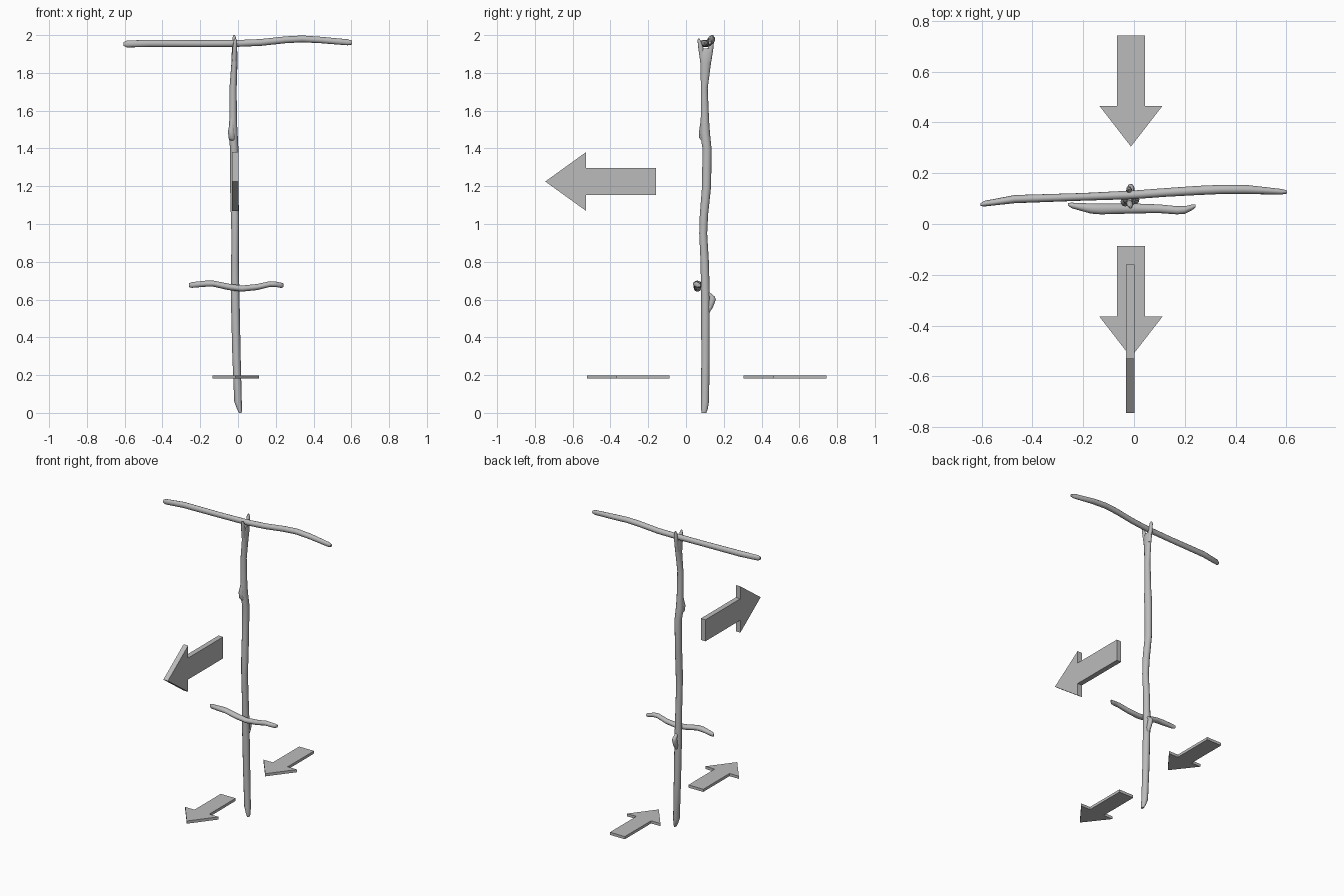
import bpy
import bmesh
import math
from mathutils import Matrix, Vector

if "Cube" in bpy.data.objects:
    bpy.data.objects.remove(bpy.data.objects["Cube"], do_unlink=True)

grey = bpy.data.materials.new("plain grey")
grey.use_nodes = True
colour = (0.5, 0.5, 0.5, 1)
grey.diffuse_color = colour
grey.node_tree.nodes["Principled BSDF"].inputs["Base Color"].default_value = colour


def finish(name, bm, smooth=False):
    """Turn a bmesh into a named object with the shared material."""
    bmesh.ops.recalc_face_normals(bm, faces=bm.faces)
    mesh = bpy.data.meshes.new(name)
    bm.to_mesh(mesh)
    bm.free()
    mesh.materials.append(grey)
    obj = bpy.data.objects.new(name, mesh)
    bpy.context.collection.objects.link(obj)
    if smooth:
        bpy.ops.object.select_all(action="DESELECT")
        obj.select_set(True)
        bpy.context.view_layer.objects.active = obj
        bpy.ops.object.shade_smooth_by_angle(angle=math.radians(50))
    return obj


def branch(name, stations, upright=True, sides=12):
    """Loft rings; each station is (distance, centre u, centre v, radius u, radius v)."""
    bm = bmesh.new()
    rings = []
    for along, u, v, ru, rv in stations:
        ring = []
        for i in range(sides):
            a = math.tau * i / sides
            p, q = u + ru * math.cos(a), v + rv * math.sin(a)
            ring.append(bm.verts.new((p, q, along) if upright else (along, p, q)))
        rings.append(ring)
    for low, high in zip(rings, rings[1:]):
        for i in range(sides):
            j = (i + 1) % sides
            bm.faces.new((low[i], low[j], high[j], high[i]))
    bm.faces.new(rings[0])
    bm.faces.new(rings[-1])
    return finish(name, bm, smooth=True)


def arrow(name, tip, length, head, shaft_half, head_half, thickness, on_edge=False):
    """Flat arrow pointing forward, lying down or standing on edge."""
    bm = bmesh.new()
    half = [(head_half, head), (shaft_half, head), (shaft_half, length)]
    outline = [(0, 0)] + half + [(-x, y) for x, y in reversed(half)]
    face = bm.faces.new([bm.verts.new((x, y, -thickness / 2)) for x, y in outline])
    top = bmesh.ops.extrude_face_region(bm, geom=[face])
    moved = [g for g in top["geom"] if isinstance(g, bmesh.types.BMVert)]
    bmesh.ops.translate(bm, vec=(0, 0, thickness), verts=moved)
    turn = Matrix.Rotation(math.pi / 2 if on_edge else 0, 4, "Y")
    bm.transform(Matrix.Translation(Vector(tip)) @ turn)
    return finish(name, bm)


# Upright stick with a blunt point at the foot
branch("upright_stick", [
    (0, .012, .095, .007, .012),
    (.02, .008, .097, .013, .018),
    (.06, 0, .101, .02, .021),
    (.3, -.008, .103, .022, .022),
    (.62, -.015, .103, .023, .023),
    (.8, -.016, .099, .02, .022),
    (.95, -.015, .091, .02, .021),
    (1.05, -.016, .095, .022, .022),
    (1.2, -.021, .109, .021, .024),
    (1.4, -.02, .111, .022, .024),
    (1.48, -.026, .101, .024, .026),
    (1.55, -.026, .1, .02, .022),
    (1.72, -.026, .097, .019, .018),
    (1.85, -.019, .104, .016, .028),
    (1.91, -.018, .106, .015, .036),
    (1.93, -.018, .106, .009, .028),
])

# Two prongs of the fork that cradles the crossbar
branch("fork_front_prong", [
    (1.86, -.02, .09, .013, .015),
    (1.93, -.017, .079, .012, .014),
    (1.97, -.014, .07, .009, .009),
    (1.982, -.014, .067, .004, .004),
])
branch("fork_back_prong", [
    (1.86, -.019, .117, .014, .017),
    (1.93, -.019, .13, .012, .015),
    (1.985, -.02, .138, .01, .011),
    (2, -.02, .14, .004, .005),
])

# Broken twig knots
branch("lower_knot", [
    (.53, -.012, .116, .01, .008),
    (.56, -.012, .127, .014, .016),
    (.6, -.013, .139, .015, .019),
    (.615, -.013, .137, .013, .016),
    (.64, -.014, .113, .01, .01),
])
branch("upper_knot", [
    (1.44, -.026, .098, .014, .015),
    (1.455, -.032, .089, .018, .019),
    (1.49, -.035, .088, .018, .019),
    (1.53, -.032, .091, .013, .016),
    (1.58, -.03, .095, .01, .012),
])

# Long crossbar resting in the fork
branch("crossbar", [
    (-.605, .076, 1.953, .005, .01),
    (-.59, .08, 1.953, .011, .018),
    (-.47, .098, 1.956, .016, .019),
    (-.2, .107, 1.955, .015, .018),
    (0, .115, 1.956, .017, .018),
    (.12, .124, 1.961, .017, .018),
    (.25, .132, 1.975, .018, .018),
    (.34, .136, 1.98, .018, .018),
    (.44, .136, 1.974, .018, .017),
    (.58, .127, 1.962, .011, .016),
    (.603, .126, 1.96, .006, .01),
], upright=False)

# Short lower peg tied across the front
branch("foot_peg", [
    (-.26, .078, .676, .005, .01),
    (-.245, .073, .677, .011, .015),
    (-.17, .061, .684, .02, .016),
    (-.13, .059, .684, .021, .016),
    (-.05, .06, .667, .02, .017),
    (.02, .061, .658, .019, .016),
    (.1, .06, .666, .017, .016),
    (.17, .054, .682, .016, .015),
    (.2, .055, .681, .015, .014),
    (.23, .066, .675, .011, .014),
    (.242, .071, .676, .005, .009),
], upright=False)

# Direction arrows: two lying low, one standing on edge
for name, tip_y in (("front_ground_arrow", -.525), ("back_ground_arrow", .305)):
    arrow(name, (-.012, tip_y, .19), .438, .16, .055, .124, .018)
arrow("upright_arrow", (-.015, -.745, 1.225), .585, .215, .072, .155, .034, on_edge=True)
